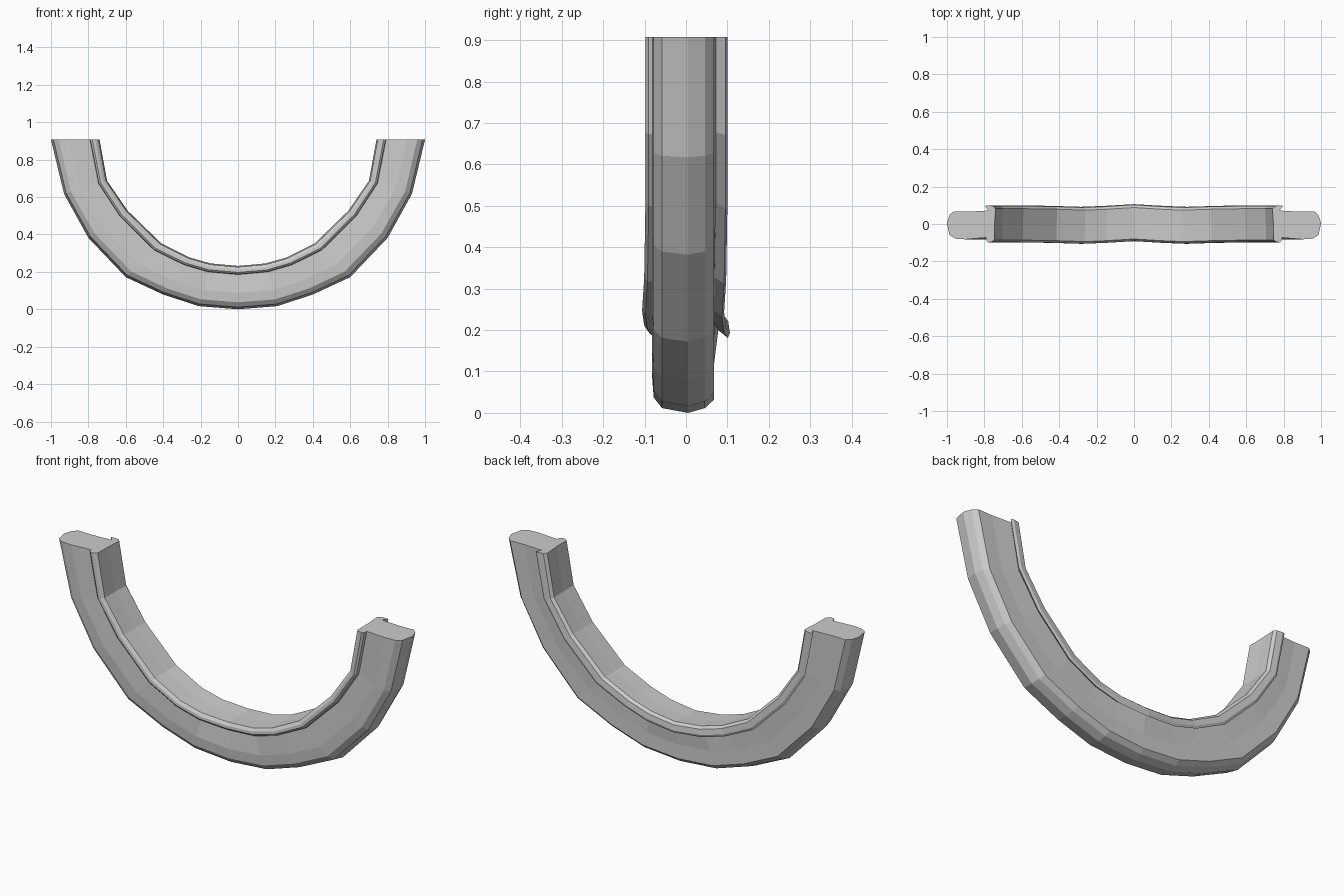
import bpy, bmesh

if "Cube" in bpy.data.objects:
    bpy.data.objects.remove(bpy.data.objects["Cube"])

# stations on the +x half: outer x, outer z, inner x, inner z, sideways lip shift
half = [
    (1.00, 0.91, 0.74, 0.91, 0.0),
    (0.93, 0.62, 0.70, 0.69, 0.0),
    (0.80, 0.385, 0.59, 0.53, 0.0),
    (0.60, 0.175, 0.41, 0.355, -0.003),
    (0.40, 0.082, 0.26, 0.28, -0.008),
    (0.21, 0.020, 0.145, 0.248, -0.003),
    (0.00, 0.003, 0.00, 0.235, 0.006),
]
stations = half + [(-a, b, -c, d, s) for a, b, c, d, s in reversed(half[:-1])]

# cross-section: depth from outer edge (0) to inner edge (1), y
profile = [
    (0.00, 0.005), (0.05, -0.058), (0.16, -0.078), (0.38, -0.082),
    (0.80, -0.073),                                   # front side
    (0.81, -0.090), (0.85, -0.098), (0.91, -0.097),   # front lip
    (0.975, -0.086), (0.98, 0.0), (1.00, 0.082),      # inner face
    (0.95, 0.096), (0.83, 0.100), (0.78, 0.095),      # flared back lip
    (0.86, 0.072), (0.45, 0.066), (0.14, 0.068), (0.05, 0.046),
]

# half-ring body lofted through the stations
bm = bmesh.new()
rings = []
for ox, oz, ix, iz, shift in stations:
    ring = []
    for t, y in profile:
        dy = shift if t > 0.77 else 0.0
        ring.append(bm.verts.new((ox + (ix - ox) * t, y + dy, oz + (iz - oz) * t)))
    rings.append(ring)
n = len(profile)
for a, b in zip(rings, rings[1:]):
    for i in range(n):
        j = (i + 1) % n
        bm.faces.new((a[i], a[j], b[j], b[i]))

# flat end caps
bm.faces.new(rings[0])
bm.faces.new(rings[-1])
bmesh.ops.translate(bm, verts=bm.verts, vec=(0, 0, -min(v.co.z for v in bm.verts)))
bmesh.ops.recalc_face_normals(bm, faces=bm.faces)

mesh = bpy.data.meshes.new("half_ring")
bm.to_mesh(mesh)
bm.free()
obj = bpy.data.objects.new("half_ring", mesh)
bpy.context.collection.objects.link(obj)
